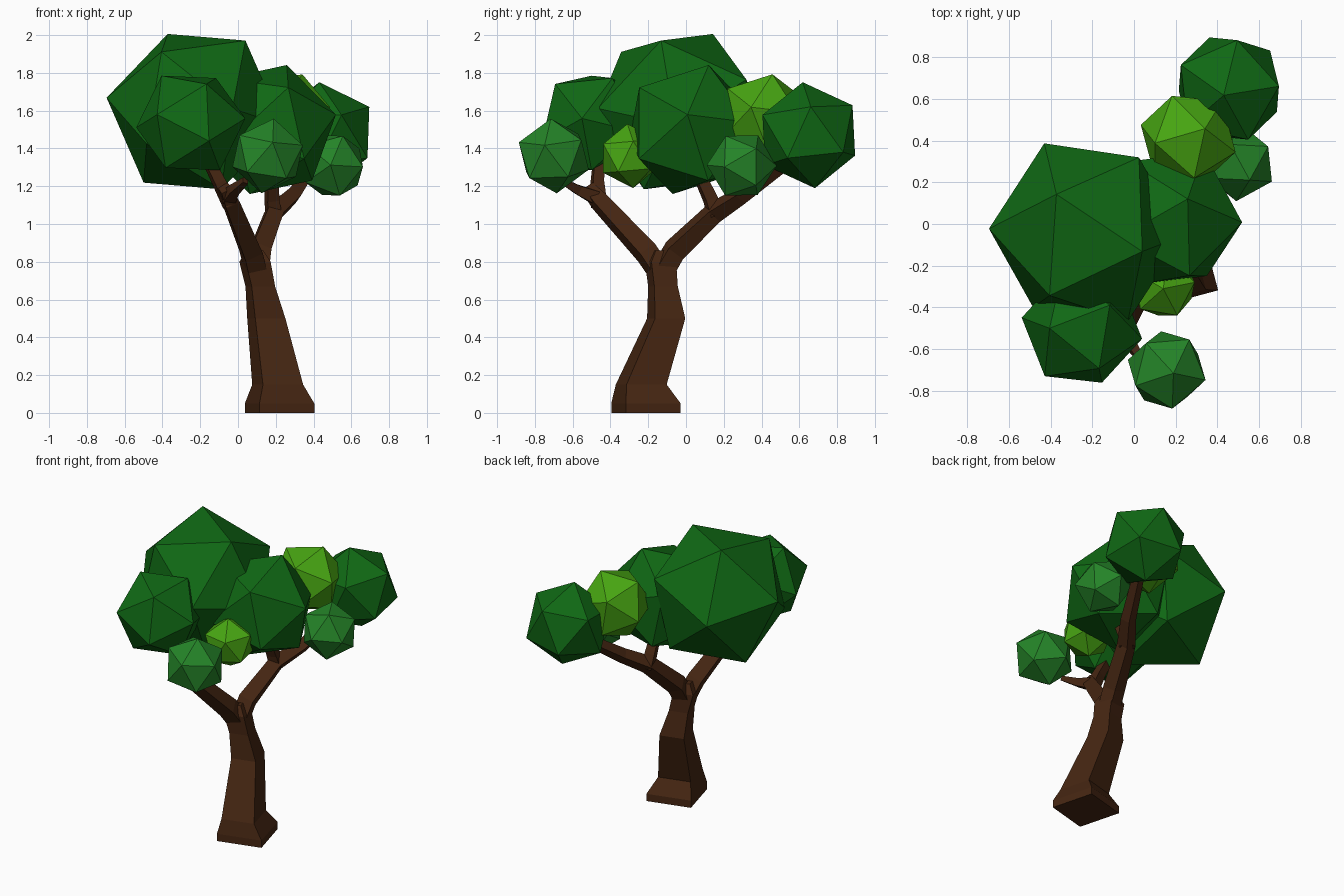
import bpy
import bmesh
import math
from mathutils import Matrix, Vector

default = bpy.data.objects.get("Cube")
if default:
    bpy.data.objects.remove(default, do_unlink=True)


def make_material(name, color):
    mat = bpy.data.materials.new(name)
    mat.use_nodes = True
    mat.diffuse_color = (*color, 1)
    mat.node_tree.nodes["Principled BSDF"].inputs["Base Color"].default_value = (*color, 1)
    return mat


bark = make_material("bark_brown", (0.06, 0.019, 0.006))
dark = make_material("dark_green", (0.005, 0.14, 0.007))
medium = make_material("medium_green", (0.018, 0.23, 0.021))
lime = make_material("lime_green", (0.064, 0.38, 0.006))


def finish(bm, name, mat):
    bmesh.ops.recalc_face_normals(bm, faces=bm.faces[:])
    mesh = bpy.data.meshes.new(name)
    bm.to_mesh(mesh)
    bm.free()
    mesh.materials.append(mat)
    obj = bpy.data.objects.new(name, mesh)
    bpy.context.collection.objects.link(obj)
    return obj


def limb(name, path, level=False):
    """Square-section tube through (x, y, z, side) points; level keeps rings horizontal."""
    up = Vector((0, 0, 1))
    points = [Vector(p[:3]) for p in path]
    bm = bmesh.new()
    rings = []
    for i, p in enumerate(path):
        along = points[min(i + 1, len(path) - 1)] - points[max(i - 1, 0)]
        turn = up.rotation_difference(up if level else along)
        ring = []
        for k in range(4):
            angle = math.radians(15 + 45 + 90 * k)
            corner = Vector((math.cos(angle), math.sin(angle), 0)) * p[3] / math.sqrt(2)
            ring.append(bm.verts.new(points[i] + turn @ corner))
        rings.append(ring)
    for low, high in zip(rings, rings[1:]):
        for k in range(4):
            n = (k + 1) % 4
            bm.faces.new((low[k], low[n], high[n], high[k]))
    bm.faces.new(rings[0])
    bm.faces.new(rings[-1])
    return finish(bm, name, bark)


def leaves(name, mat, center, tip, side):
    """Icosahedron with one corner at tip and a neighbouring corner towards side."""
    center = Vector(center)
    a, b = Vector(tip) - center, Vector(side) - center
    z = a.normalized()
    x = (b - z * b.dot(z)).normalized()
    turn = Matrix((x, z.cross(x), z)).transposed().to_4x4()
    bm = bmesh.new()
    bmesh.ops.create_icosphere(bm, subdivisions=1, radius=(a.length + b.length) / 2,
                               matrix=Matrix.Translation(center) @ turn)
    return finish(bm, name, mat)


# Trunk with a flared foot
limb("trunk", [(.22, -.212, 0, .3), (.22, -.212, .05, .3), (.21, -.237, .15, .22),
               (.15, -.105, .5, .165), (.118, -.122, .67, .128),
               (.09, -.135, .8, .135), (.09, -.135, .86, .07)], level=True)

# Front branch and its forks
limb("front_branch", [(.1, -.12, .72, .1), (.07, -.21, .85, .1),
                      (-.04, -.46, 1.12, .08), (-.07, -.52, 1.19, .06)])
limb("front_upper_fork", [(-.04, -.46, 1.1, .07), (-.1, -.47, 1.22, .06),
                          (-.17, -.46, 1.36, .05)])
limb("front_outer_fork", [(-.05, -.48, 1.14, .07), (-.02, -.57, 1.18, .05),
                          (.04, -.66, 1.23, .03)])

# Back branch and its fork
limb("back_branch", [(.1, -.14, .72, .1), (.115, -.06, .86, .1), (.19, .15, 1.06, .085),
                     (.29, .29, 1.15, .07), (.43, .58, 1.36, .05)])
limb("back_upper_fork", [(.19, .16, 1.04, .075), (.18, .13, 1.13, .065),
                         (.18, .07, 1.26, .055)])

# Leaf clusters
leaves("crown_leaves", dark, (-.23, -.04, 1.595), (-.37, .14, 2), (.04, -.13, 1.98))
leaves("front_leaves", dark, (-.25, -.5, 1.535), (-.405, -.5, 1.785), (-.12, -.39, 1.775))
leaves("middle_leaves", dark, (.16, .025, 1.5), (.257, .12, 1.84), (.52, .008, 1.58))
leaves("back_leaves", dark, (.455, .65, 1.47), (.43, .617, 1.755), (.69, .66, 1.62))
leaves("upper_lime_leaves", lime, (.26, .41, 1.57), (.34, .457, 1.79), (.29, .22, 1.72))
leaves("lower_lime_leaves", lime, (.14, -.295, 1.36), (.14, -.31, 1.53), (.29, -.28, 1.44))
leaves("front_small_leaves", medium, (.157, -.7, 1.36), (.188, -.715, 1.55), (.35, -.75, 1.42))
leaves("side_small_leaves", medium, (.5, .295, 1.31), (.46, .385, 1.475), (.55, .22, 1.465))
